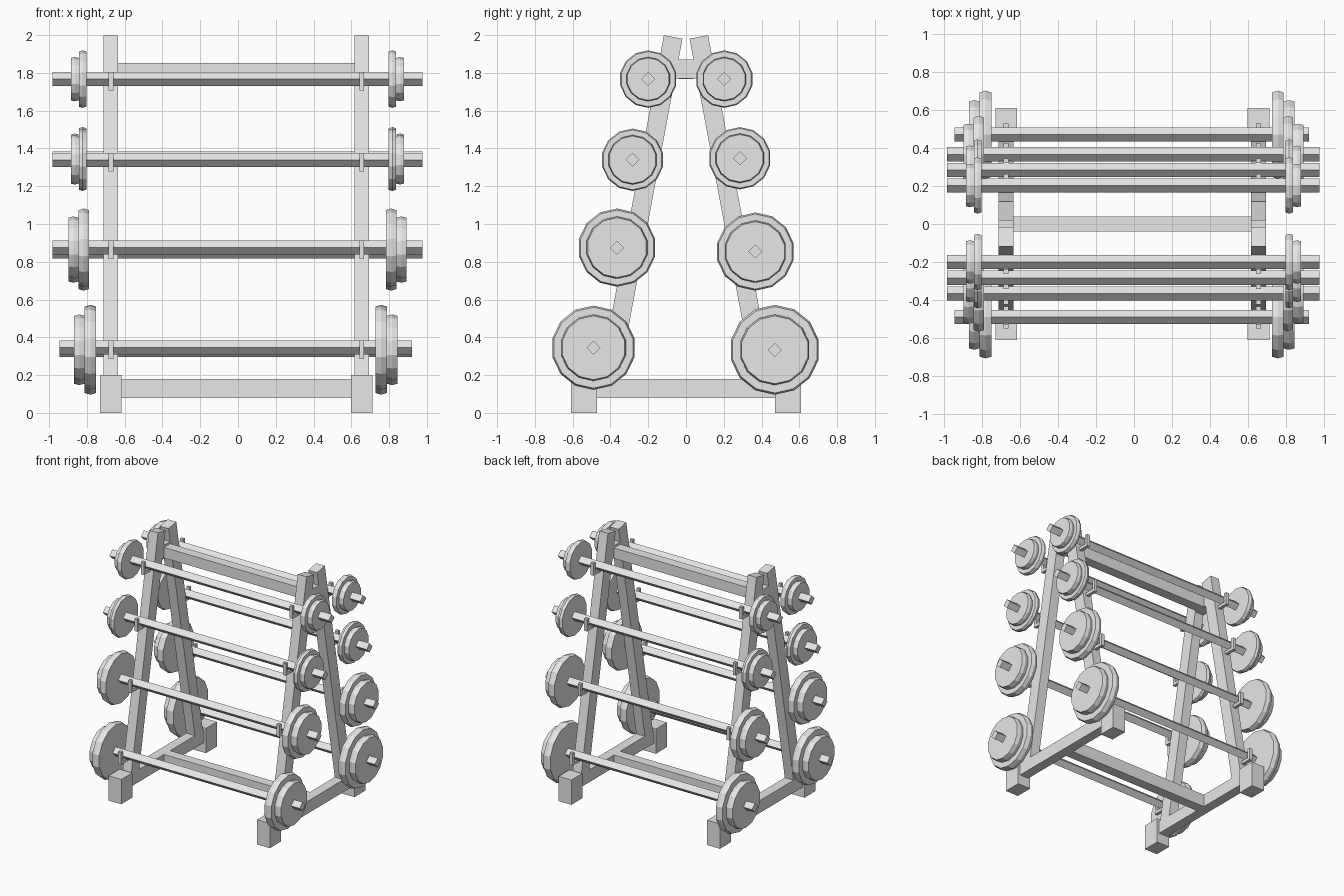
import bpy, bmesh
from math import pi, cos, sin, atan
from mathutils import Matrix, Vector

if "Cube" in bpy.data.objects:
    bpy.data.objects.remove(bpy.data.objects["Cube"])

grey = bpy.data.materials.new("plain_grey")
grey.use_nodes = True
grey.diffuse_color = (0.8, 0.8, 0.8, 1)
grey.node_tree.nodes["Principled BSDF"].inputs["Base Color"].default_value = (0.8, 0.8, 0.8, 1)

CX = -0.009      # frame centre
SPAN = 0.664     # half distance between the side frames
LEAN = 0.187     # outward run of the legs per unit of height


def finish(name, bm):
    bmesh.ops.recalc_face_normals(bm, faces=bm.faces)
    mesh = bpy.data.meshes.new(name)
    bm.to_mesh(mesh)
    bm.free()
    mesh.materials.append(grey)
    ob = bpy.data.objects.new(name, mesh)
    bpy.context.collection.objects.link(ob)
    return ob


def box(name, centre, size, tilt=0):
    bm = bmesh.new()
    m = Matrix.Translation(centre) @ Matrix.Rotation(tilt, 4, 'X') @ Matrix.Diagonal((*size, 1))
    bmesh.ops.create_cube(bm, size=1, matrix=m)
    return finish(name, bm)


def lathe(name, centre, profile, sides, start=0):
    """Rings of (x, radius) around the x axis, capped at both ends."""
    bm = bmesh.new()
    rings = []
    for x, r in profile:
        angles = [start + 2 * pi * i / sides for i in range(sides)]
        rings.append([bm.verts.new(Vector(centre) + Vector((x, r * sin(a), r * cos(a))))
                      for a in angles])
    for a, b in zip(rings, rings[1:]):
        for i in range(sides):
            j = (i + 1) % sides
            bm.faces.new((a[i], a[j], b[j], b[i]))
    bm.faces.new(rings[0])
    bm.faces.new(rings[-1])
    return finish(name, bm)


def plate(name, x0, x1, y, z, r):
    half = abs(x1 - x0) / 2
    lathe(name, ((x0 + x1) / 2, y, z),
          [(-half, r * 0.96), (0, r), (half, r * 0.96)], 14)


def leg_y(z):
    return 0.068 + (1.99 - z) * LEAN


# Side frames: feet, base rail, leaning legs and top joint
for sx, side in ((1, "left"), (-1, "right")):
    x = CX + sx * SPAN
    box(side + "_base_rail", (x, 0, 0.13), (0.078, 0.96, 0.1))
    box(side + "_top_joint", (x, 0, 1.82), (0.078, 0.16, 0.1))
    for sy, end in ((1, "back"), (-1, "front")):
        box(f"{side}_{end}_foot", (x, sy * 0.54, 0.1), (0.114, 0.14, 0.2))
        tilt = atan(LEAN)
        low, high = 0.13, 1.99
        mid = (low + high) / 2
        box(f"{side}_{end}_leg", (x, sy * leg_y(mid), mid),
            (0.078, 0.1, (high - low) / cos(tilt)), sy * tilt)

# Cross beams
box("bottom_beam", (CX, 0, 0.13), (2 * SPAN, 0.08, 0.1))
box("top_beam", (CX, 0, 1.81), (2 * SPAN, 0.08, 0.085))

# Bars: end, y, z, bar half length, centre x, plate x stops, outer and inner radius
rows = [
    (-1, 0.20, 1.767, 0.98, -0.003, (0.80, 0.84, 0.882), 0.152, 0.117),
    (-1, 0.283, 1.34, 0.98, -0.003, (0.80, 0.84, 0.882), 0.165, 0.131),
    (-1, 0.365, 0.875, 0.98, -0.003, (0.787, 0.841, 0.895), 0.207, 0.165),
    (-1, 0.49, 0.345, 0.933, -0.012, (0.739, 0.80, 0.856), 0.223, 0.176),
    (1, 0.203, 1.767, 0.98, -0.003, (0.80, 0.84, 0.882), 0.152, 0.117),
    (1, 0.285, 1.348, 0.98, -0.003, (0.80, 0.84, 0.882), 0.165, 0.131),
    (1, 0.367, 0.854, 0.98, -0.003, (0.787, 0.841, 0.895), 0.207, 0.165),
    (1, 0.47, 0.334, 0.933, -0.012, (0.739, 0.80, 0.856), 0.238, 0.187),
]
for n, (sy, dist, z, half, cx, stops, big, small) in enumerate(rows):
    tag = f"{'back' if sy > 0 else 'front'}_{n % 4 + 1}"
    y = sy * dist
    lathe("bar_" + tag, (cx, y, z), [(-half, 0.037), (half, 0.037)], 4)
    for sx, side in ((1, "left"), (-1, "right")):
        a, b, c = (cx + sx * s for s in stops)
        plate(f"{side}_large_plate_{tag}", a, b, y, z, big)
        plate(f"{side}_small_plate_{tag}", b, c, y, z, small)
        # Hook: arm under the bar and upturned lip
        hx = CX + sx * SPAN
        inner, outer = leg_y(z), dist + 0.06
        box(f"{side}_hook_arm_{tag}", (hx, sy * (inner + outer) / 2, z - 0.049),
            (0.026, outer - inner, 0.024))
        box(f"{side}_hook_lip_{tag}", (hx, sy * (outer - 0.012), z - 0.012),
            (0.026, 0.024, 0.098))
